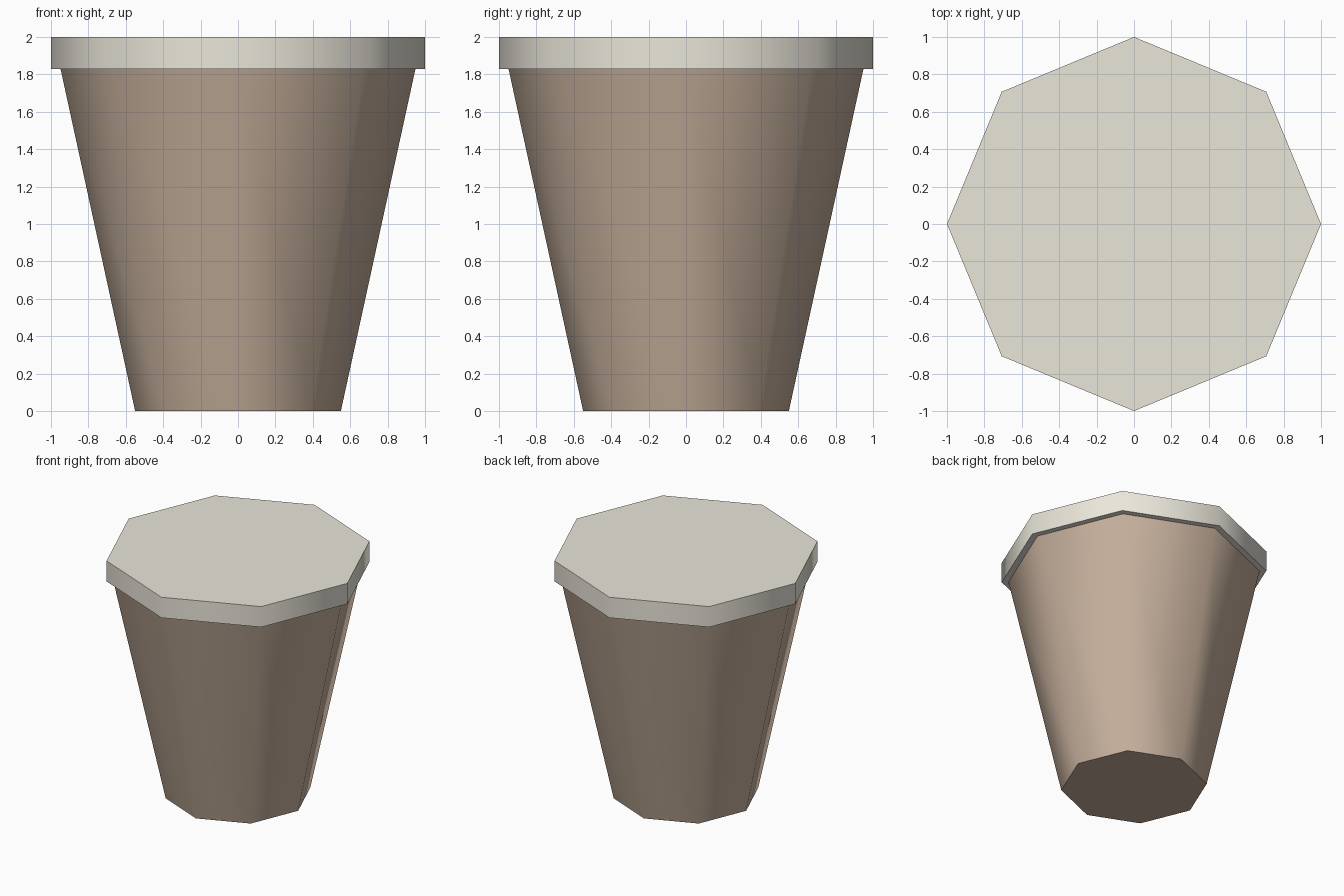
import bpy
import math

if "Cube" in bpy.data.objects:
    bpy.data.objects.remove(bpy.data.objects["Cube"])


def make_material(name, color):
    mat = bpy.data.materials.new(name)
    mat.diffuse_color = (*color, 1.0)
    mat.use_nodes = True
    mat.node_tree.nodes["Principled BSDF"].inputs["Base Color"].default_value = mat.diffuse_color
    return mat


def octagon_part(name, r_bottom, r_top, z0, z1, mat):
    """Eight-sided tapered solid with corners on the x and y axes."""
    bpy.ops.mesh.primitive_cone_add(
        vertices=8, radius1=r_bottom, radius2=r_top,
        depth=z1 - z0, location=(0, 0, (z0 + z1) / 2))
    ob = bpy.context.object
    ob.name = name
    ob.data.materials.append(mat)
    # soft sides, crisp rims
    bpy.ops.object.shade_smooth_by_angle(angle=math.radians(60))
    return ob


brown = make_material("cup_brown", (0.56, 0.43, 0.33))
cream = make_material("lid_cream", (0.82, 0.79, 0.70))

# Tapered cup body
octagon_part("cup_body", 0.55, 0.95, 0.0, 1.835, brown)

# Overhanging flat lid
octagon_part("lid", 1.0, 1.0, 1.83, 2.0, cream)
